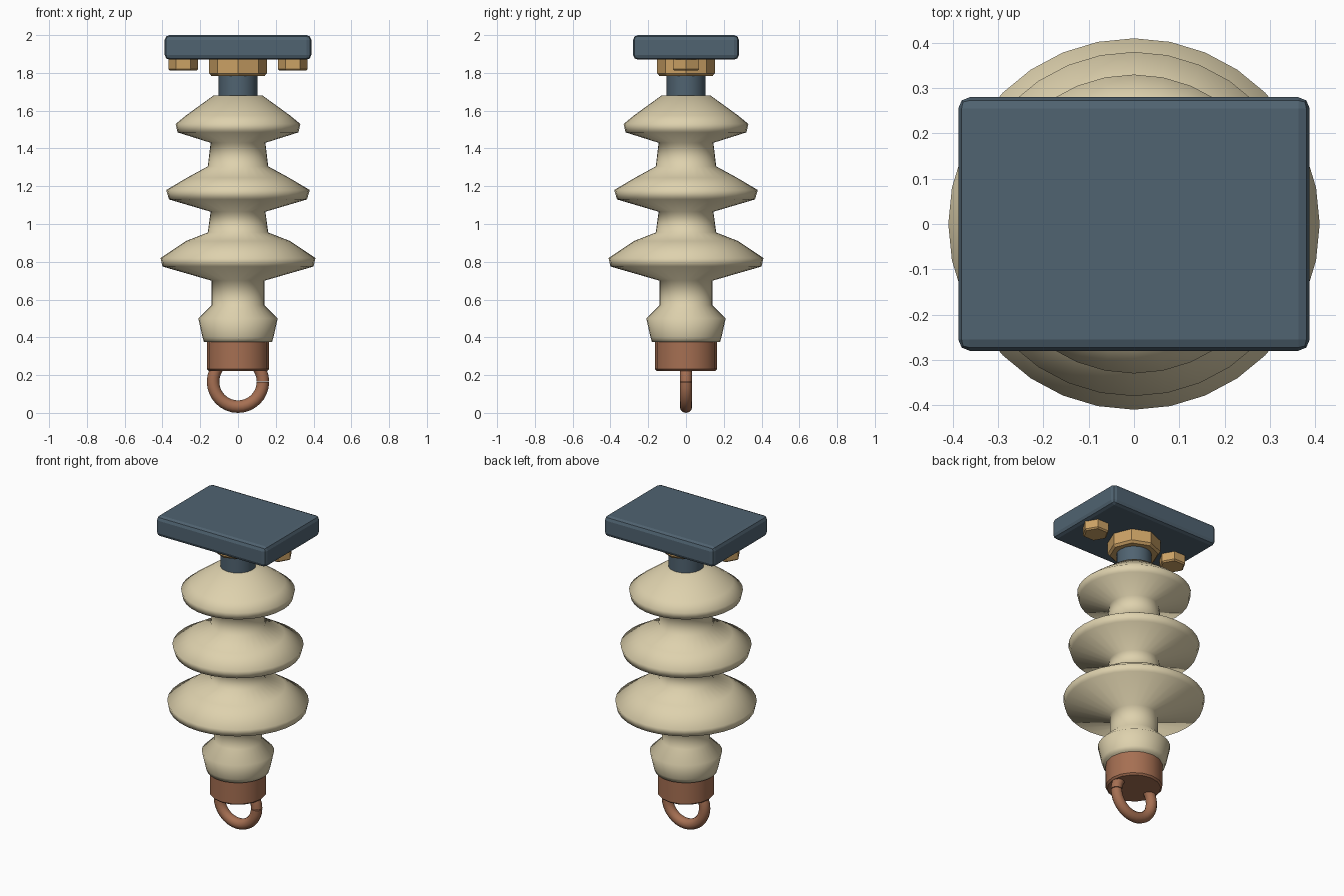
import bpy, bmesh, math
from mathutils import Matrix, Vector

cube = bpy.data.objects.get("Cube")
if cube:
    bpy.data.objects.remove(cube, do_unlink=True)


def material(name, rgb):
    m = bpy.data.materials.new(name)
    m.use_nodes = True
    color = (*rgb, 1)
    m.diffuse_color = color
    m.node_tree.nodes["Principled BSDF"].inputs["Base Color"].default_value = color
    return m


slate = material("slate_blue_steel", (0.08, 0.125, 0.165))
cream = material("cream_ceramic", (0.73, 0.64, 0.42))
brass = material("brass", (0.60, 0.36, 0.13))
copper = material("copper", (0.38, 0.16, 0.085))


def finish(bm, name, mat, smooth=None):
    bmesh.ops.recalc_face_normals(bm, faces=bm.faces)
    mesh = bpy.data.meshes.new(name)
    bm.to_mesh(mesh)
    bm.free()
    obj = bpy.data.objects.new(name, mesh)
    bpy.context.collection.objects.link(obj)
    mesh.materials.append(mat)
    if smooth:
        bpy.ops.object.select_all(action='DESELECT')
        obj.select_set(True)
        bpy.context.view_layer.objects.active = obj
        bpy.ops.object.shade_smooth_by_angle(angle=math.radians(smooth))
    return obj


def lathe(name, profile, sides, mat, smooth=None, x=0):
    """Closed round or faceted solid from (radius, height) pairs."""
    bm = bmesh.new()
    rings = []
    for r, z in profile:
        angles = [2 * math.pi * i / sides for i in range(sides)]
        rings.append([bm.verts.new((x + r * math.cos(a), r * math.sin(a), z))
                      for a in angles])
    for low, high in zip(rings, rings[1:]):
        for i in range(sides):
            j = (i + 1) % sides
            bm.faces.new((low[i], low[j], high[j], high[i]))
    bm.faces.new(rings[0][::-1])
    bm.faces.new(rings[-1])
    return finish(bm, name, mat, smooth)


# Ceramic body with three sheds and a flared foot
body = [(0.18, 0.375), (0.188, 0.40), (0.21, 0.50), (0.14, 0.57), (0.14, 0.70),
        (0.40, 0.775), (0.41, 0.82), (0.275, 0.91), (0.16, 0.955),
        (0.145, 1.065), (0.365, 1.13), (0.38, 1.18), (0.27, 1.245), (0.16, 1.305),
        (0.145, 1.43), (0.32, 1.485), (0.33, 1.53), (0.275, 1.575), (0.13, 1.68)]
lathe("ceramic_body", body, 32, cream, 85)

# Steel neck, brass collar and copper end cap
lathe("neck", [(0.103, 1.66), (0.103, 1.80)], 16, slate, 40)
lathe("collar", [(0.14, 1.783), (0.153, 1.797), (0.153, 1.875)], 8, brass)
lathe("end_cap", [(0.155, 0.223), (0.165, 0.233), (0.165, 0.378)], 16, copper, 40)

# Hexagonal bolt heads under the plate
for side, x in (("left", 0.29), ("right", -0.29)):
    lathe(side + "_bolt", [(0.07, 1.812), (0.079, 1.82), (0.079, 1.875)], 6, brass, x=x)

# Mounting plate with rounded edges
bm = bmesh.new()
bmesh.ops.create_cube(bm, size=1, matrix=Matrix.Translation((0, 0, 1.935))
                      @ Matrix.Diagonal((0.776, 0.56, 0.13, 1)))
bmesh.ops.bevel(bm, geom=bm.edges[:], offset=0.025, segments=2, profile=0.5,
                affect='EDGES')
finish(bm, "mounting_plate", slate)

# Hanging ring with a narrow slit on one side
bm = bmesh.new()
center = Vector((0, 0, 0.165))
start = 0.015
place = (Matrix.Translation(center) @ Matrix.Rotation(start, 4, 'Y')
         @ Matrix.Translation((0.132, 0, 0)))
circle = bmesh.ops.create_circle(bm, cap_ends=False, segments=12, radius=0.033,
                                 matrix=place)
bmesh.ops.spin(bm, geom=circle["verts"] + bm.edges[:], cent=center,
               axis=(0, 1, 0), angle=2 * math.pi - 2 * start, steps=32)
bmesh.ops.holes_fill(bm, edges=[e for e in bm.edges if e.is_boundary], sides=0)
finish(bm, "hanging_ring", copper, 50)
